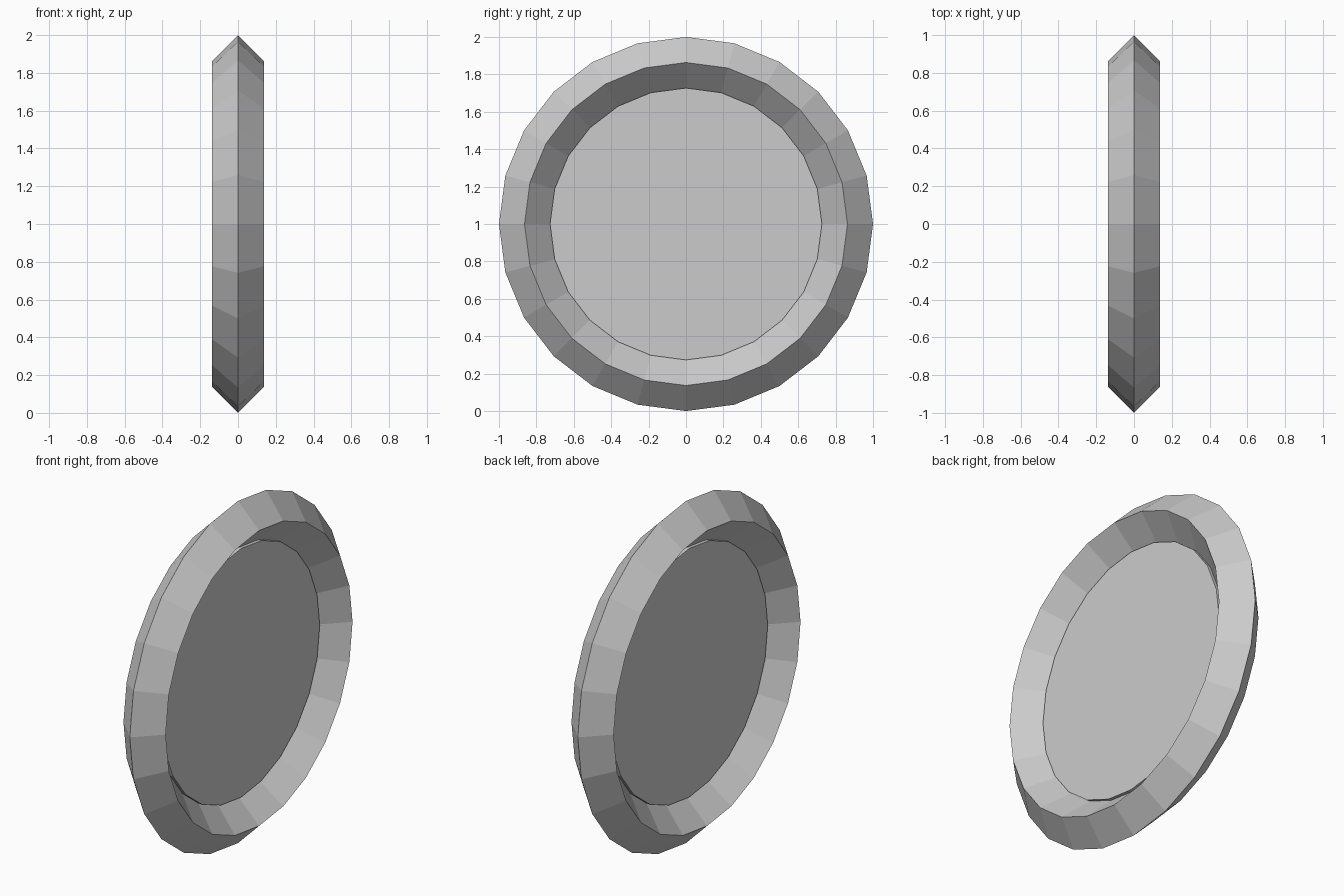
import bpy
from math import pi

if "Cube" in bpy.data.objects:
    bpy.data.objects.remove(bpy.data.objects["Cube"])

SIDES = 24
RING_R = 0.8635   # radius of the two side ridges
TUBE_R = 0.1365   # half size of the diamond cross-section
SIDEWAYS = (0, pi / 2, 0)

# Outer ring: low-poly torus with a diamond section, axis along x
bpy.ops.mesh.primitive_torus_add(major_segments=SIDES, minor_segments=4,
                                 major_radius=RING_R, minor_radius=TUBE_R,
                                 location=(0, 0, 1), rotation=SIDEWAYS)
ring = bpy.context.object
ring.name = "ring_frame"
for poly in ring.data.polygons:
    poly.use_smooth = False

# Thin panel filling the ring's inner edge
bpy.ops.mesh.primitive_cylinder_add(vertices=SIDES, radius=RING_R - TUBE_R,
                                    depth=0.04,
                                    location=(0, 0, 1), rotation=SIDEWAYS)
bpy.context.object.name = "centre_panel"
